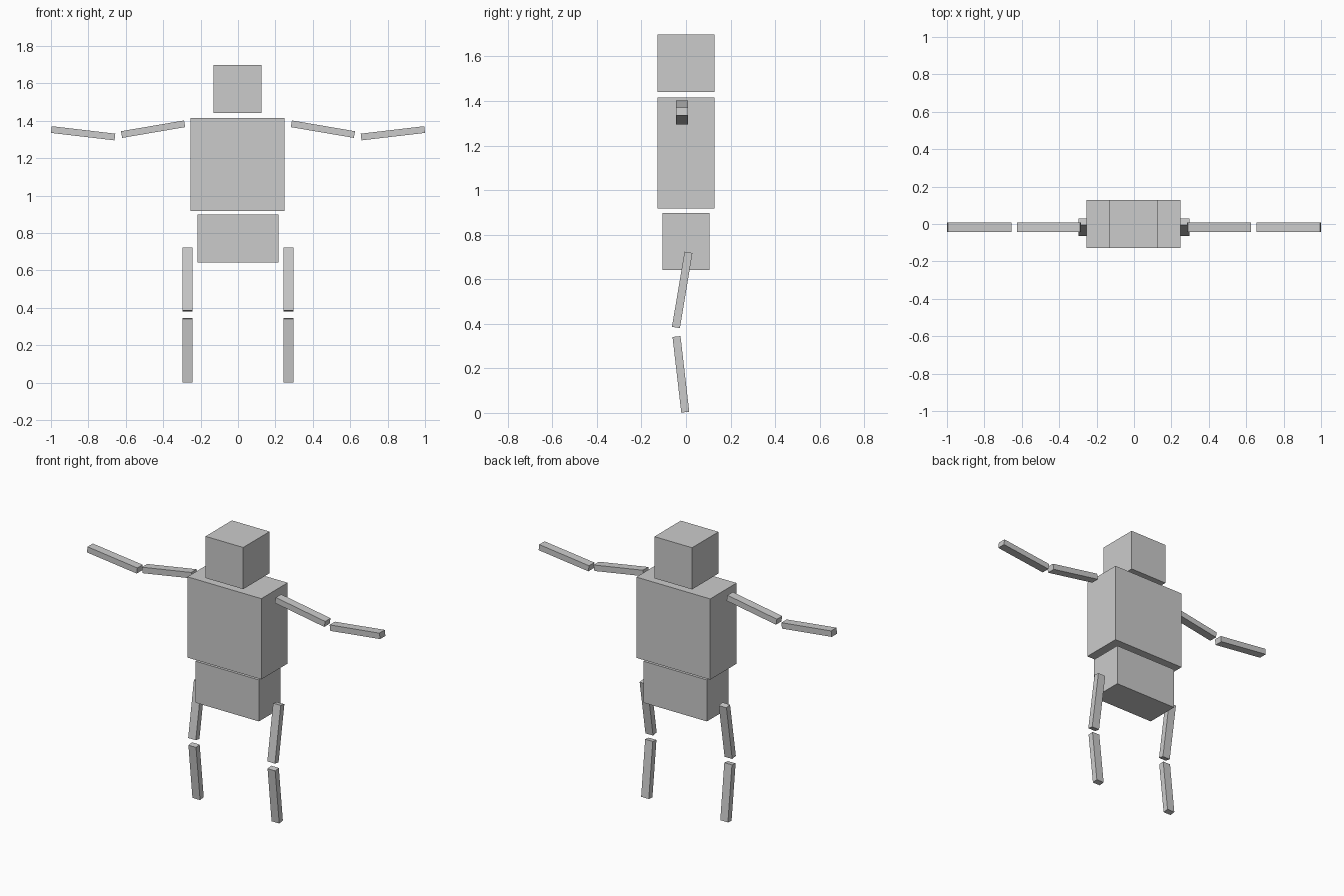
import bpy
from math import radians

if "Cube" in bpy.data.objects:
    bpy.data.objects.remove(bpy.data.objects["Cube"])


def box(name, loc, size, rot=(0, 0, 0)):
    bpy.ops.mesh.primitive_cube_add(size=1, location=loc,
                                    rotation=[radians(a) for a in rot])
    ob = bpy.context.object
    ob.name = name
    ob.scale = size
    return ob


# Body blocks
box("head", (-0.003, 0, 1.57), (0.257, 0.257, 0.257))
box("torso", (-0.003, 0, 1.167), (0.504, 0.257, 0.498))
box("pelvis", (0, 0, 0.77), (0.434, 0.213, 0.256))

# Limb segments, one set per side
LENGTH, WIDTH, THICK = 0.342, 0.052, 0.036
for side, s in (("right", -1), ("left", 1)):
    arm = (LENGTH, WIDTH, THICK)
    box(side + "_upper_arm", (s * 0.454, -0.018, 1.355), arm, (0, s * 9.7, 0))
    box(side + "_forearm", (s * 0.828, -0.018, 1.333), arm, (0, s * -6.7, 0))
    leg = (WIDTH, THICK, LENGTH)
    box(side + "_thigh", (s * 0.27, -0.017, 0.552), leg, (-9.5, 0, 0))
    box(side + "_shin", (s * 0.27, -0.023, 0.173), leg, (6.6, 0, 0))
